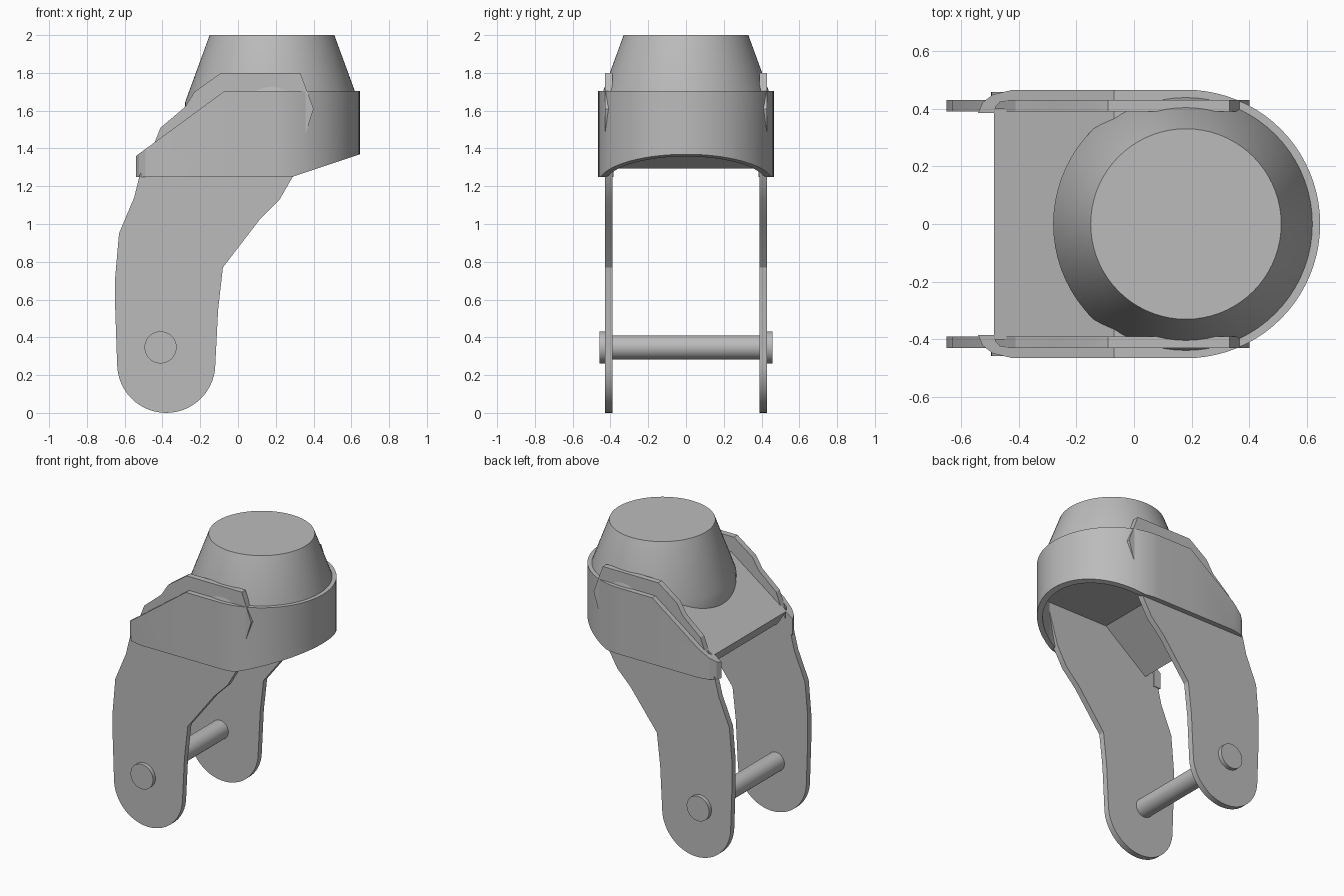
import bpy, bmesh, math
from mathutils import Matrix

if "Cube" in bpy.data.objects:
    bpy.data.objects.remove(bpy.data.objects["Cube"], do_unlink=True)

GREY = (0.5, 0.5, 0.5, 1)
metal = bpy.data.materials.new("plain grey")
metal.use_nodes = True
metal.diffuse_color = GREY
metal.node_tree.nodes["Principled BSDF"].inputs["Base Color"].default_value = GREY


def finish(name, bm):
    """Turn a bmesh into a grey object with smooth curves and sharp edges."""
    bmesh.ops.recalc_face_normals(bm, faces=bm.faces)
    mesh = bpy.data.meshes.new(name)
    bm.to_mesh(mesh)
    bm.free()
    mesh.materials.append(metal)
    obj = bpy.data.objects.new(name, mesh)
    bpy.context.collection.objects.link(obj)
    bpy.ops.object.select_all(action="DESELECT")
    obj.select_set(True)
    bpy.context.view_layer.objects.active = obj
    bpy.ops.object.shade_smooth_by_angle(angle=math.radians(25))
    return obj


def extrude_profile(name, profile, y0, y1):
    """Extrude an x-z outline between two y positions."""
    bm = bmesh.new()
    face = bm.faces.new([bm.verts.new((x, y0, z)) for x, z in profile])
    new = bmesh.ops.extrude_face_region(bm, geom=[face])["geom"]
    verts = [v for v in new if isinstance(v, bmesh.types.BMVert)]
    bmesh.ops.translate(bm, verts=verts, vec=(0, y1 - y0, 0))
    return finish(name, bm)


def rod(name, radius, y0, y1, x=-0.41, z=0.347):
    """Cylinder lying along y."""
    bm = bmesh.new()
    place = Matrix.Translation((x, (y0 + y1) / 2, z)) @ Matrix.Rotation(math.pi / 2, 4, "X")
    bmesh.ops.create_cone(bm, cap_ends=True, segments=40, radius1=radius,
                          radius2=radius, depth=abs(y1 - y0), matrix=place)
    return finish(name, bm)


# Side plates: rounded foot, bent leg, chamfered head
foot = [(-0.38 + 0.26 * math.cos(a), 0.263 + 0.26 * math.sin(a))
        for a in (-math.pi * i / 28 for i in range(29))]
foot = [(x, z - 0.003) for x, z in foot]
rear = [(-0.65, 0.55), (-0.65, 0.72), (-0.63, 0.95), (-0.55, 1.14), (-0.52, 1.26),
        (-0.45, 1.41), (-0.41, 1.51), (-0.28, 1.62), (-0.23, 1.7), (-0.09, 1.8)]
front = [(0.33, 1.8), (0.4, 1.61), (0.35, 1.45), (0.29, 1.25), (0.22, 1.13),
         (0.12, 1.03), (-0.08, 0.77), (-0.105, 0.55)]
for side, s in (("right", -1), ("left", 1)):
    extrude_profile(side + "_side_plate", foot + rear + front, s * 0.39, s * 0.43)
    rod(side + "_pin_head", 0.085, s * 0.42, s * 0.457)

# Cross pin
rod("cross_pin", 0.064, -0.4, 0.4)

# Sloping deck between the plates
extrude_profile("deck", [(-0.485, 1.395), (-0.07, 1.695), (0.3, 1.695), (0.3, 1.54),
                         (-0.1, 1.54), (-0.42, 1.295)], -0.4, 0.4)

# Collar: U-shaped band wrapped round the plates, hooked at its open ends
CX, R_OUT, R_IN = 0.18, 0.465, 0.43
half = [((-0.54, 0.385), (-0.485, 0.385)), ((-0.525, 0.42), (-0.48, 0.405)),
        ((-0.49, 0.448), (-0.465, 0.422)), ((-0.42, R_OUT), (-0.42, R_IN)),
        ((-0.07, R_OUT), (-0.07, R_IN))]
for i in range(21):
    a = math.pi / 2 * (1 - i / 20)
    half.append(tuple((CX + r * math.cos(a), r * math.sin(a)) for r in (R_OUT, R_IN)))
stations = half + [tuple((x, -y) for x, y in pair) for pair in reversed(half[:-1])]


def collar_top(x):
    return min(1.705, 1.36 + (x + 0.54) * 0.734)


def collar_bottom(x):
    return max(1.25, 1.25 + (x - 0.289) * 0.335)


bm = bmesh.new()
rings = []
for outer, inner in stations:
    rings.append([bm.verts.new((x, y, f(x))) for (x, y), f in
                  ((outer, collar_bottom), (outer, collar_top),
                   (inner, collar_top), (inner, collar_bottom))])
for a, b in zip(rings, rings[1:]):
    for i in range(4):
        j = (i + 1) % 4
        bm.faces.new((a[i], a[j], b[j], b[i]))
bm.faces.new(rings[0])
bm.faces.new(rings[-1])
finish("collar", bm)

# Tapered neck standing on a short round base
bm = bmesh.new()
levels = [(0.46, 1.54), (0.46, 1.645), (0.33, 2.0)]
N = 72
loops = [[bm.verts.new((CX + r * math.cos(2 * math.pi * i / N),
                        r * math.sin(2 * math.pi * i / N), z)) for i in range(N)]
         for r, z in levels]
for a, b in zip(loops, loops[1:]):
    for i in range(N):
        j = (i + 1) % N
        bm.faces.new((a[i], a[j], b[j], b[i]))
bm.faces.new(loops[0])
bm.faces.new(loops[-1])
finish("tapered_neck", bm)
